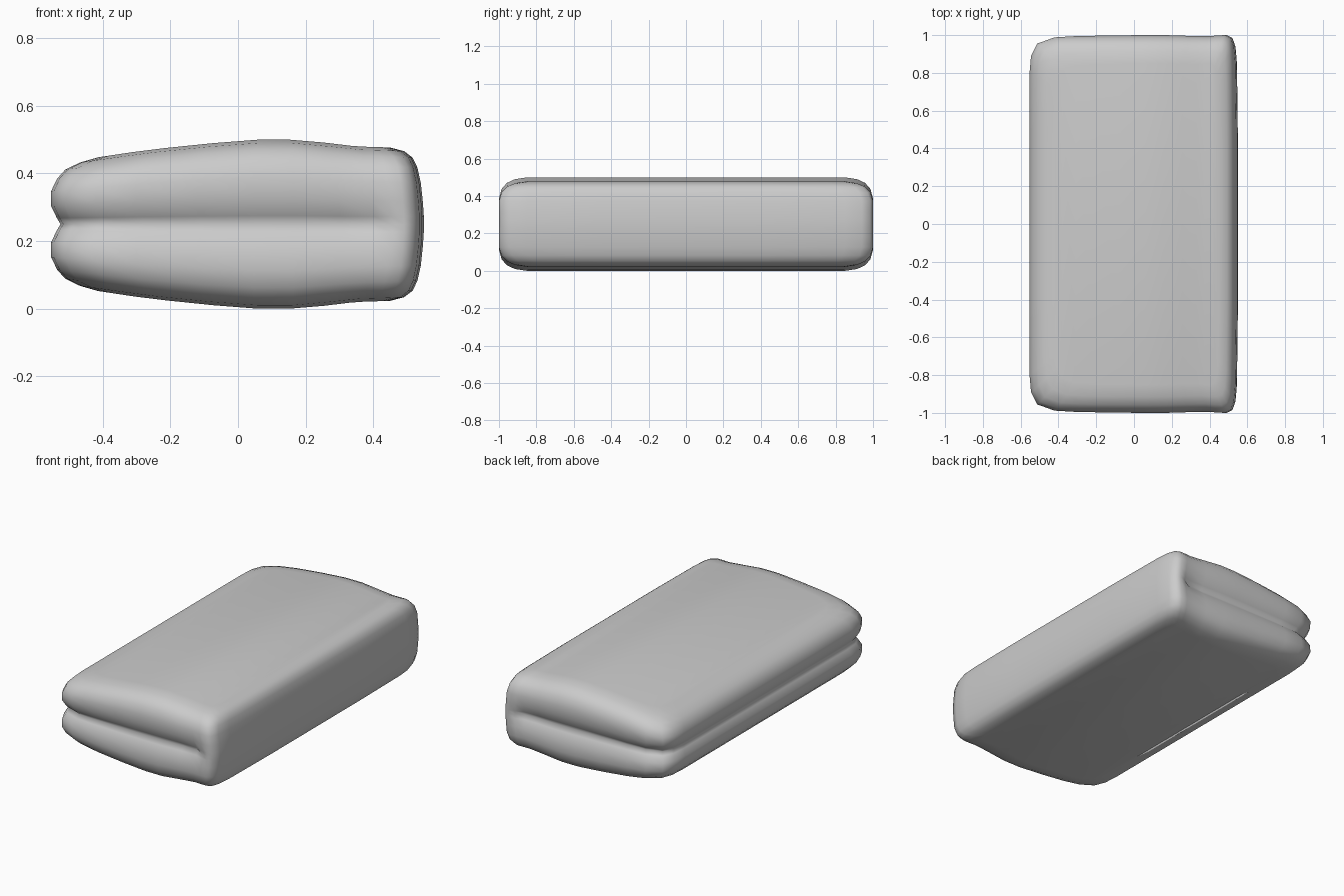
import bpy, bmesh

if "Cube" in bpy.data.objects:
    bpy.data.objects.remove(bpy.data.objects["Cube"])


def lerp_table(table, x):
    """Piecewise-linear lookup in a list of (x, value)."""
    if x <= table[0][0]:
        return table[0][1]
    for (x0, v0), (x1, v1) in zip(table, table[1:]):
        if x <= x1:
            return v0 + (v1 - v0) * (x - x0) / (x1 - x0)
    return table[-1][1]


# Plan outline of the folded cloth, back half from left edge to folded right edge
plan = [(-0.553, 0.45), (-0.553, 0.80), (-0.545, 0.89), (-0.512, 0.955), (-0.42, 0.988),
        (-0.30, 0.995), (-0.12, 0.998), (0.05, 1.0), (0.17, 1.0), (0.30, 0.996), (0.40, 0.994),
        (0.45, 0.998), (0.49, 1.0), (0.52, 0.985), (0.537, 0.94), (0.545, 0.85), (0.55, 0.45)]

# Half thickness along x (the crown of the pile)
crown = [(-0.55, 0.178), (-0.42, 0.197), (-0.28, 0.218), (-0.12, 0.236), (0.05, 0.25),
         (0.17, 0.25), (0.26, 0.241), (0.35, 0.23), (0.45, 0.227), (0.55, 0.222)]

# Upper layer cross-section: height factor, inset left, inset front/back, inset right
section = [(0.0, 0.028, 0.040, 0.0), (0.10, 0.017, 0.022, 0.0), (0.30, 0.0, 0.004, 0.003),
           (0.55, 0.0, 0.0, 0.009), (0.75, 0.018, 0.014, 0.019), (0.88, 0.042, 0.042, 0.033),
           (0.96, 0.085, 0.085, 0.058), (1.0, 0.14, 0.15, 0.10)]

# Mirror the section downwards so the crease falls between the two layers
levels = [(-w, a, b, c) for w, a, b, c in reversed(section[1:])] + section

bm = bmesh.new()
rings = []
for w, left, side, right in levels:
    halves = []
    for s in (1, -1):
        row = []
        for x, y in plan:
            u = (x + 0.553) / 1.103
            px = (-0.553 + left) * (1 - u) + (0.55 - right) * u
            # crease fades out where the cloth folds round
            fade = lerp_table([(0.39, 1.0), (0.47, 0.0)], x) if abs(w) < 0.5 else 1.0
            py = s * y * (1 - side * fade)
            row.append(bm.verts.new((px, py, 0.25 + w * lerp_table(crown, px))))
        halves.append(row)
    rings.append(halves[0] + halves[1][::-1])

# Walls between neighbouring rings
n = len(rings[0])
for lo, hi in zip(rings, rings[1:]):
    for i in range(n):
        j = (i + 1) % n
        bm.faces.new((lo[i], lo[j], hi[j], hi[i]))

# Top and bottom faces as strips across the width
for ring in (rings[0], rings[-1]):
    for i in range(len(plan) - 1):
        bm.faces.new((ring[i], ring[i + 1], ring[n - 2 - i], ring[n - 1 - i]))

bmesh.ops.recalc_face_normals(bm, faces=bm.faces)
for f in bm.faces:
    f.smooth = True
mesh = bpy.data.meshes.new("folded_blanket")
bm.to_mesh(mesh)
bm.free()
blanket = bpy.data.objects.new("folded_blanket", mesh)
bpy.context.collection.objects.link(blanket)
